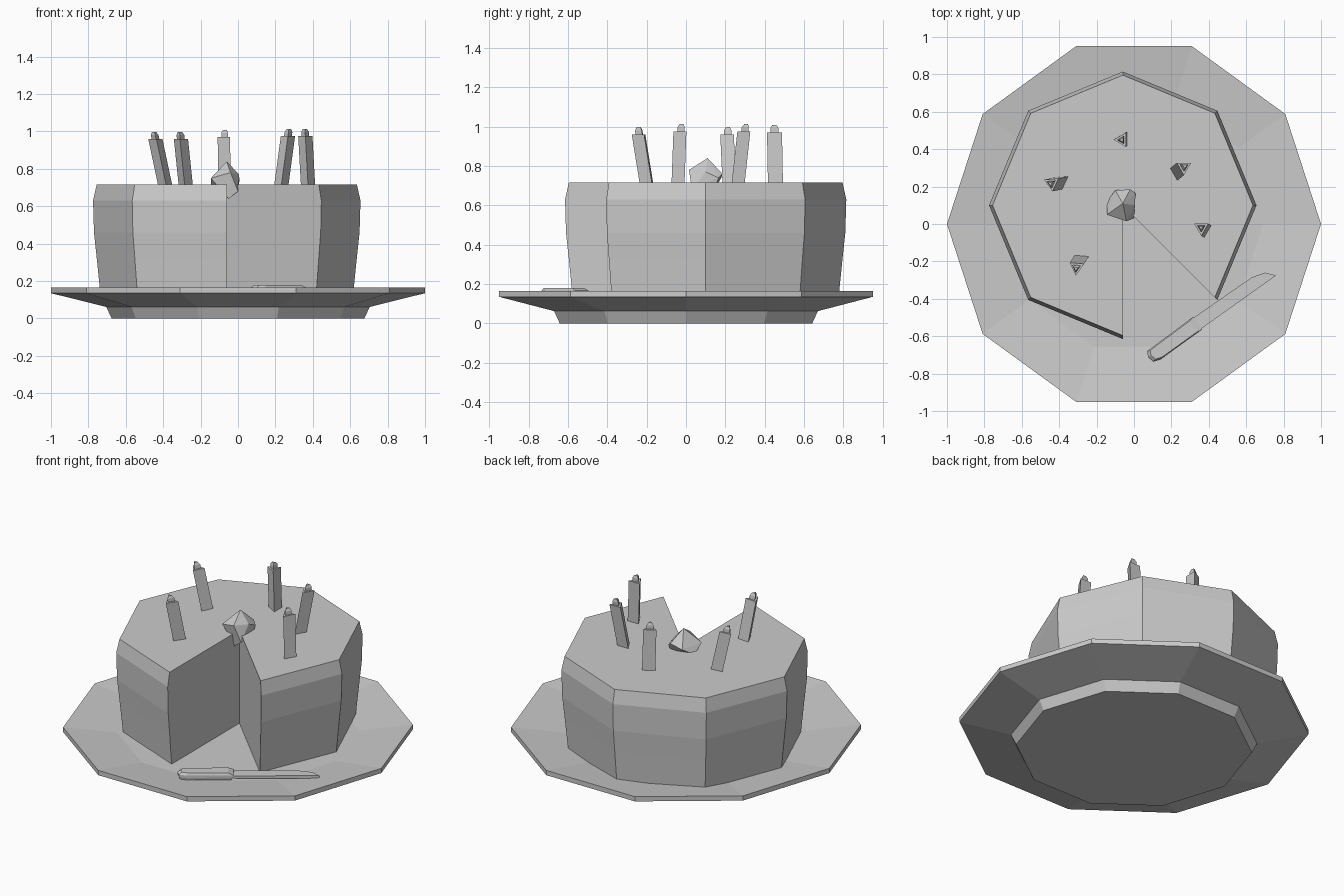
import bpy, bmesh
from math import cos, sin, radians
from mathutils import Vector

if "Cube" in bpy.data.objects:
    bpy.data.objects.remove(bpy.data.objects["Cube"])


def loft(name, rings):
    """Join equal-sized rings of points into a closed flat-shaded solid."""
    bm = bmesh.new()
    vs = [[bm.verts.new(p) for p in ring] for ring in rings]
    n = len(vs[0])
    for a, b in zip(vs, vs[1:]):
        for i in range(n):
            j = (i + 1) % n
            bm.faces.new((a[i], a[j], b[j], b[i]))
    bm.faces.new(vs[0][::-1])
    bm.faces.new(vs[-1])
    return finish(name, bm)


def finish(name, bm):
    bmesh.ops.recalc_face_normals(bm, faces=bm.faces)
    me = bpy.data.meshes.new(name)
    bm.to_mesh(me)
    bm.free()
    ob = bpy.data.objects.new(name, me)
    bpy.context.collection.objects.link(ob)
    return ob


def ring(c, r, n, start=0, step=None):
    step = step or 360 / n
    return [(c[0] + r * cos(radians(start + step * i)),
             c[1] + r * sin(radians(start + step * i)), c[2]) for i in range(n)]


# Ten-sided dished plate with a foot
plate_profile = [(0.675, 0), (0.705, 0.062), (1, 0.135), (1, 0.165), (0.69, 0.128)]
loft("plate", [ring((0, 0, z), r, 10) for r, z in plate_profile])

# Eight-sided cake with one slice removed
CX, CY = -0.06, 0.1
cake_profile = [(0.675, 0.122), (0.695, 0.32), (0.71, 0.46), (0.715, 0.63), (0.696, 0.715)]
loft("cake", [[(CX, CY, z)] + ring((CX, CY, z), r, 8, -45, 45) for r, z in cake_profile])

# Leaning three-sided candles with wicks: base xy, top xy, top z, turn
candles = [((-0.06, 0.455), (-0.065, 0.45), 0.97, 180),
           ((0.23, 0.275), (0.267, 0.305), 0.975, 270),
           ((0.375, -0.03), (0.36, -0.02), 0.975, 270),
           ((-0.28, -0.19), (-0.307, -0.232), 0.96, 265),
           ((-0.385, 0.23), (-0.44, 0.218), 0.96, 275)]
for k, (b, t, z, turn) in enumerate(candles, 1):
    base, top = Vector((*b, 0.70)), Vector((*t, z))
    axis = (top - base).normalized()
    stages = [(base, 0.044), (top, 0.044), (top, 0.024),
              (top + axis * 0.022, 0.024), (top + axis * 0.038, 0.013)]
    loft(f"candle_{k}", [ring(p, r, 3, turn) for p, r in stages])

# Faceted berry tipping over the cut
bm = bmesh.new()
for p in [(-0.145, 0.05, 0.75), (-0.145, 0.12, 0.70), (-0.06, 0.11, 0.84),
          (0.005, 0.10, 0.77), (0.008, 0.165, 0.74), (-0.10, 0.18, 0.74),
          (-0.04, 0.015, 0.78), (0.0, 0.03, 0.68), (-0.05, 0.04, 0.64),
          (-0.02, 0.185, 0.76), (0.0, 0.15, 0.69)]:
    bm.verts.new(p)
hull = bmesh.ops.convex_hull(bm, input=bm.verts)
loose = {v for v in hull["geom_interior"] if isinstance(v, bmesh.types.BMVert)}
bmesh.ops.delete(bm, geom=list(loose), context='VERTS')
finish("berry", bm)


def slab(name, outline, levels):
    """Stack scaled copies of an outline: levels are (z, scale)."""
    mid = sum((Vector(p) for p in outline), Vector((0, 0))) / len(outline)
    loft(name, [[(*(mid + (Vector(p) - mid) * s), z) for p in outline] for z, s in levels])


# Knife resting on the plate
slab("knife_handle", [(0.07, -0.68), (0.075, -0.71), (0.103, -0.735), (0.145, -0.722),
                      (0.363, -0.565), (0.318, -0.495)],
     [(0.137, 0.94), (0.152, 1), (0.166, 1), (0.18, 0.85)])
slab("knife_blade", [(0.32, -0.50), (0.36, -0.56), (0.76, -0.275), (0.70, -0.26), (0.63, -0.285)],
     [(0.143, 1), (0.16, 1)])
